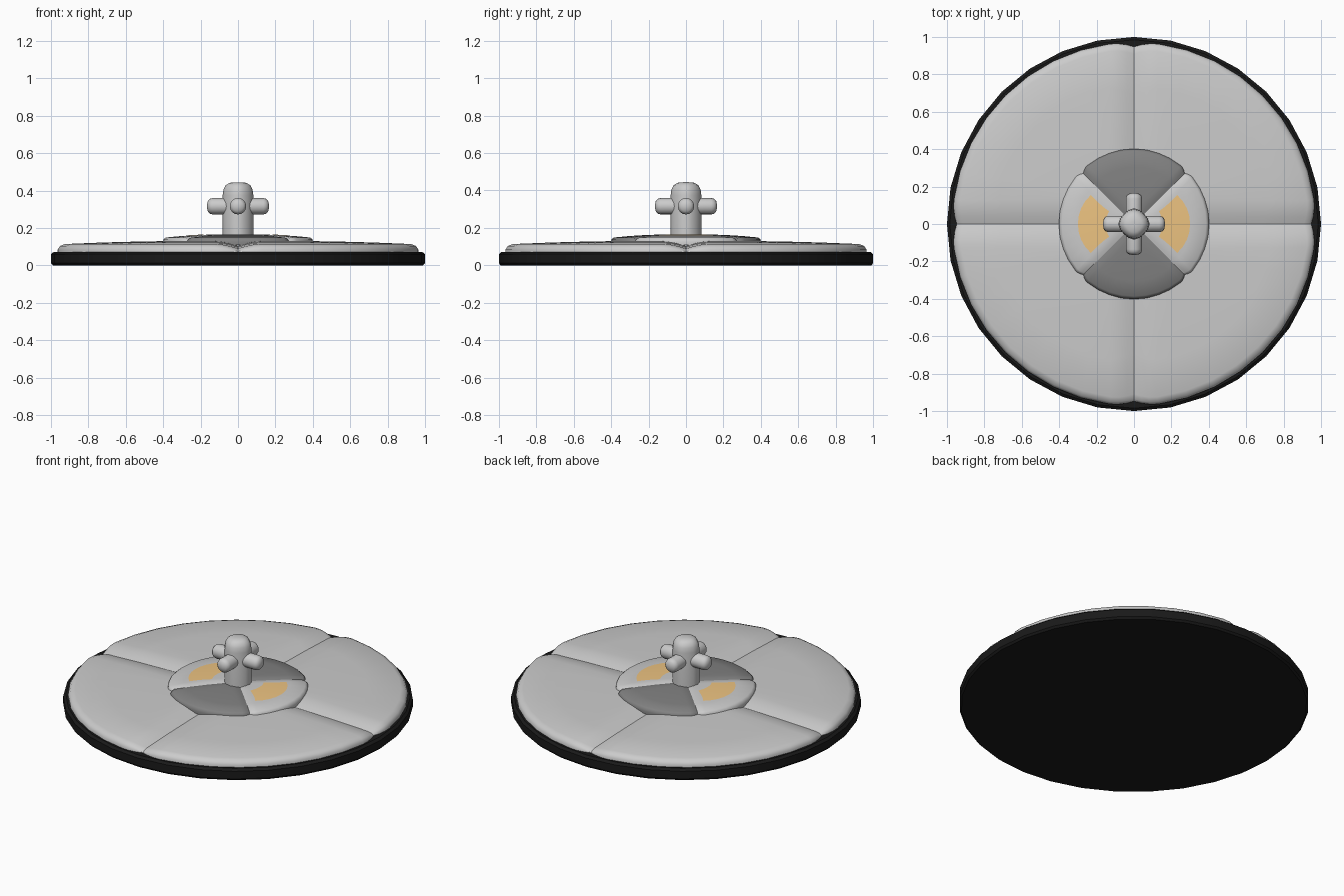
import bpy, bmesh
from math import pi, sin, cos, sqrt, radians, atan2, hypot

if "Cube" in bpy.data.objects:
    bpy.data.objects.remove(bpy.data.objects["Cube"])


def material(name, color):
    m = bpy.data.materials.new(name)
    m.diffuse_color = (*color, 1)
    m.use_nodes = True
    m.node_tree.nodes["Principled BSDF"].inputs["Base Color"].default_value = m.diffuse_color
    return m


BLACK = material("black", (0.01, 0.01, 0.01))
DARK = material("dark_grey", (0.22, 0.22, 0.22))
TAN = material("tan", (0.85, 0.55, 0.22))


def finish(bm, name, mat=None, angle=35):
    bmesh.ops.remove_doubles(bm, verts=bm.verts[:], dist=1e-5)
    bmesh.ops.recalc_face_normals(bm, faces=bm.faces[:])
    me = bpy.data.meshes.new(name)
    bm.to_mesh(me)
    bm.free()
    ob = bpy.data.objects.new(name, me)
    bpy.context.collection.objects.link(ob)
    if mat:
        me.materials.append(mat)
    bpy.ops.object.select_all(action='DESELECT')
    ob.select_set(True)
    bpy.context.view_layer.objects.active = ob
    bpy.ops.object.shade_smooth_by_angle(angle=radians(angle))
    return ob


def lathe(name, profile, n, mat=None, lobe=0.0, angle=35):
    """Closed revolve of (r, z) points; lobe flattens the four diagonals."""
    bm = bmesh.new()
    rings = []
    for r, z in profile:
        ring = []
        for i in range(n):
            a = 2 * pi * i / n
            q = r * (1 - lobe * sin(2 * a) ** 2)
            ring.append(bm.verts.new((q * cos(a), q * sin(a), z)))
        rings.append(ring)
    for a, b in zip(rings, rings[1:]):
        for i in range(n):
            j = (i + 1) % n
            bm.faces.new((a[i], a[j], b[j], b[i]))
    bm.faces.new(rings[0])
    bm.faces.new(rings[-1])
    return finish(bm, name, mat, angle)


def quarter(name, rot, R, band, depth, z_base, z_rim, z_top, notch, mat=None):
    """Cushion-like quarter disc whose straight edges slope into a groove."""
    def groove(d):
        return max(0.0, 1 - d / band) ** 1.8

    # station lines: parallel near each straight edge, fanned in between
    ds = [0, 0.3 * band, 0.65 * band, band]
    stations = []
    for d in ds:
        rr = R - notch * groove(d)
        stations.append((d, (d, d), atan2(d, sqrt(rr * rr - d * d)), rr))
    a0 = stations[-1][2]
    fan = [(band, (band, band), a0 + (pi / 2 - 2 * a0) * i / 8, R) for i in range(1, 8)]
    stations = stations + fan + [(d, s, pi / 2 - a, r) for d, s, a, r in reversed(stations)]

    bm = bmesh.new()
    cols = []
    h = z_rim - z_base
    for d, (sx, sy), a, r in stations:
        col = []
        for k in (0, 0.25, 0.5, 0.75, 1):
            ri = r - 0.04 * R
            x = sx + (ri * cos(a) - sx) * k
            y = sy + (ri * sin(a) - sy) * k
            f = min(1.0, hypot(x, y) / R)
            z = z_top - (z_top - z_rim) * f ** 2.5 - depth * groove(d)
            col.append(bm.verts.new((x, y, z)))
        for rf, zf in ((0.012, 0.82), (0.0, 0.45), (0.0, 0.0)):
            q = r - rf * R
            z = z_base + (h - depth * groove(d)) * zf
            col.append(bm.verts.new((q * cos(a), q * sin(a), z)))
        cols.append(col)
    for p, q in zip(cols, cols[1:]):
        for k in range(len(p) - 1):
            bm.faces.new((p[k], p[k + 1], q[k + 1], q[k]))
    bmesh.ops.remove_doubles(bm, verts=bm.verts[:], dist=1e-5)
    bmesh.ops.dissolve_degenerate(bm, edges=bm.edges[:], dist=1e-5)
    ob = finish(bm, name, mat, 40)
    ob.rotation_euler.z = rot
    return ob


# black base disc
lathe("base_disc", [(0.99, 0), (1.0, 0.012), (1.0, 0.06), (0.985, 0.072)], 32, BLACK, angle=30)

# four large cushions and the four smaller hub panels
for i in range(4):
    quarter(f"cushion_{i}", i * pi / 2, 0.972, 0.13, 0.026, 0.065, 0.112, 0.132, 0.025)
    quarter(f"hub_panel_{i}", i * pi / 2 + pi / 4, 0.402, 0.045, 0.008,
            0.108, 0.147, 0.166, 0.016, DARK if i % 2 == 0 else None)

# tan inlays on the left and right hub panels
for side, start in (("right", 0), ("left", pi)):
    bm = bmesh.new()
    rows = []
    for i in range(9):
        t = -1 + i / 4
        row = []
        for k in range(5):
            r = 0.150 + (0.300 - 0.022 * t * t - 0.150) * k / 4
            a = start + t * radians(27 + 7 * k / 4)
            z = 0.1675 - 0.019 * (r / 0.402) ** 2.5
            row.append(bm.verts.new((r * cos(a), r * sin(a), z)))
        rows.append(row)
    for p, q in zip(rows, rows[1:]):
        for k in range(4):
            bm.faces.new((p[k], p[k + 1], q[k + 1], q[k]))
    finish(bm, f"inlay_{side}", TAN)

# centre post with rounded, four-faced top
lathe("centre_post", [(0.082, 0.13), (0.082, 0.375), (0.078, 0.405), (0.066, 0.428),
                      (0.045, 0.441), (0.012, 0.444)], 16, None, 0.07, 40)

# four rounded side knobs
for i in range(4):
    knob = lathe(f"side_knob_{i}", [(0.044, 0.03), (0.044, 0.135), (0.040, 0.150),
                                    (0.029, 0.161), (0.008, 0.166)], 16, None, 0.0, 40)
    knob.rotation_euler = (0, pi / 2, i * pi / 2)
    knob.location.z = 0.316
